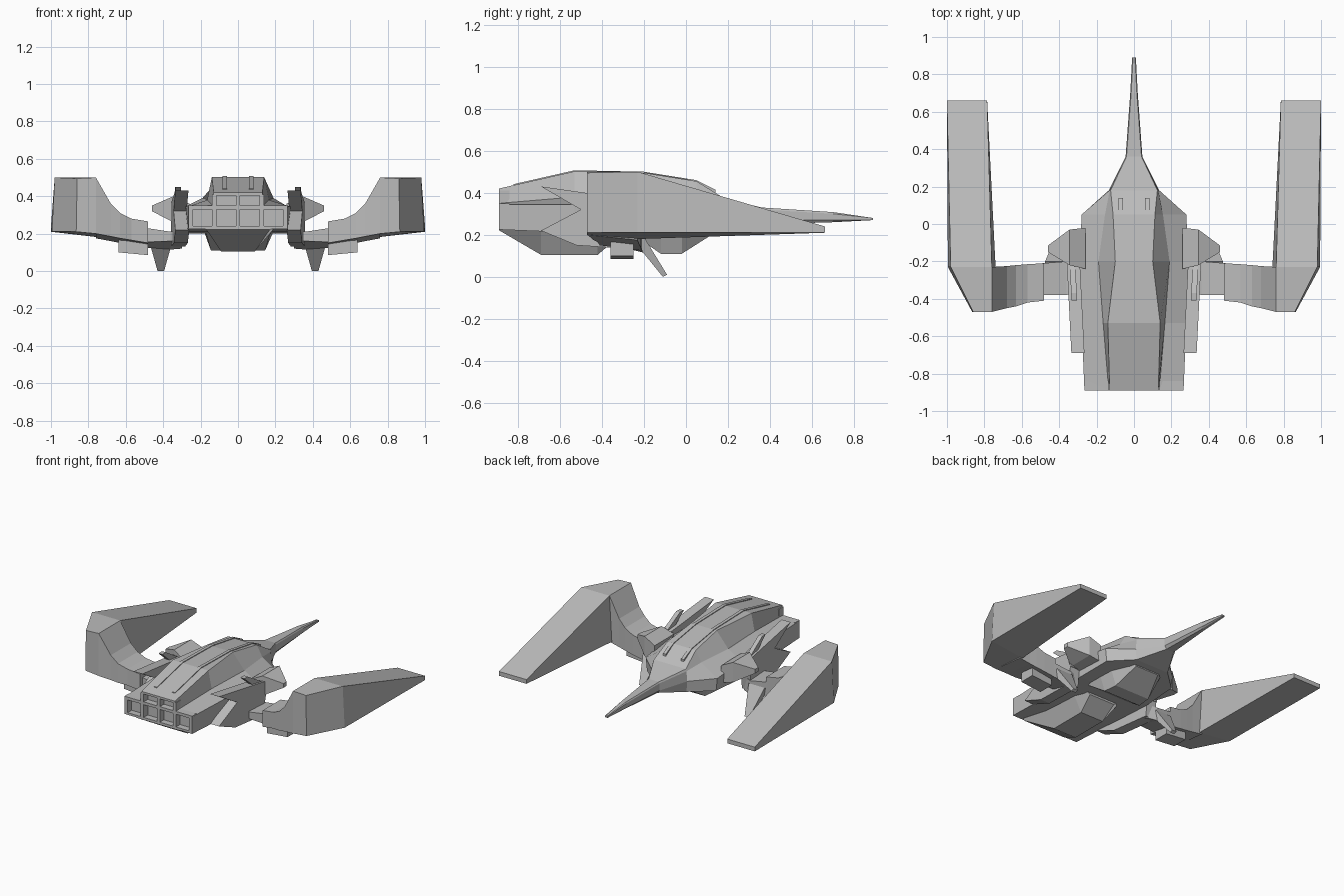
import bpy
import bmesh
from mathutils import Vector

# Remove the default cube only
if "Cube" in bpy.data.objects:
    bpy.data.objects.remove(bpy.data.objects["Cube"], do_unlink=True)

# Single hull colour
hull_grey = bpy.data.materials.new("hull grey")
hull_grey.use_nodes = True
grey = (0.5, 0.5, 0.5, 1)
hull_grey.diffuse_color = grey
hull_grey.node_tree.nodes["Principled BSDF"].inputs["Base Color"].default_value = grey


def finish(name, bm, mirror):
    """Turn a bmesh into a flat shaded object, optionally mirrored across x."""
    bmesh.ops.recalc_face_normals(bm, faces=bm.faces)
    mesh = bpy.data.meshes.new(name)
    bm.to_mesh(mesh)
    bm.free()
    mesh.materials.append(hull_grey)
    obj = bpy.data.objects.new(name, mesh)
    bpy.context.collection.objects.link(obj)
    if mirror:
        modifier = obj.modifiers.new("other side", "MIRROR")
        modifier.use_mirror_merge = False
    return obj


def loft(name, rings, mirror=False, open_start=False):
    """Skin a series of equal-sized point rings and cap the ends."""
    bm = bmesh.new()
    rows = [[bm.verts.new(Vector(point)) for point in ring] for ring in rings]
    count = len(rows[0])
    for first, second in zip(rows, rows[1:]):
        for i in range(count):
            j = (i + 1) % count
            bm.faces.new((first[i], first[j], second[j], second[i]))
    if not open_start:
        bm.faces.new(rows[0])
    bm.faces.new(rows[-1])
    return finish(name, bm, mirror)


def symmetric(y, half):
    """Closed cross-section from its right half, listed top to bottom."""
    return [(x, y, z) for x, z in half] + [(-x, y, z) for x, z in reversed(half)]


def section_y(y, x_in, x_out, z_low, z_high):
    return [(x_in, y, z_low), (x_out, y, z_low), (x_out, y, z_high), (x_in, y, z_high)]


def section_x(x, y_min, y_max, z_low, z_high, rise=0):
    """Section across x; rise lifts the lower edge on the engine side."""
    return [(x, y_min, z_low + rise), (x, y_max, z_low), (x, y_max, z_high), (x, y_min, z_high)]


def side_prism(name, outline, x_in, x_out):
    """Side outline of (y, z) points with thickness along x, flaring with y."""
    return loft(name, [[(x + 0.05 * (y + 0.69), y, z) for y, z in outline]
                       for x in (x_in, x_out)], True)


# Main shell running into the long tapering spike
shell = [
    (-0.89, [(0.13, 0.42), (0.135, 0.35), (0.265, 0.345), (0.265, 0.225)]),
    (-0.53, [(0.14, 0.502), (0.165, 0.38), (0.28, 0.345), (0.27, 0.21)]),
    (-0.20, [(0.10, 0.495), (0.19, 0.39), (0.29, 0.33), (0.28, 0.20)]),
    (0.05, [(0.112, 0.455), (0.155, 0.38), (0.28, 0.30), (0.27, 0.21)]),
    (0.18, [(0.125, 0.375), (0.13, 0.36), (0.135, 0.29), (0.13, 0.215)]),
    (0.36, [(0.04, 0.33), (0.045, 0.32), (0.045, 0.27), (0.03, 0.25)]),
    (0.70, [(0.015, 0.308), (0.02, 0.30), (0.02, 0.27), (0.01, 0.26)]),
    (0.89, [(0.005, 0.28), (0.01, 0.28), (0.01, 0.27), (0.005, 0.27)]),
]
loft("hull_shell", [symmetric(y, half) for y, half in shell], open_start=True)


# Underside: narrow rear keel and wider forward chin
def belly(name, stations):
    loft(name, [symmetric(y, [(wide, 0.235), (narrow, low)])
                for y, wide, narrow, low in stations])


belly("rear_keel", [
    (-0.89, 0.20, 0.17, 0.222),
    (-0.69, 0.16, 0.09, 0.105),
    (-0.42, 0.16, 0.09, 0.105),
    (-0.32, 0.16, 0.10, 0.19),
])
belly("forward_chin", [
    (-0.25, 0.20, 0.17, 0.20),
    (-0.12, 0.19, 0.145, 0.11),
    (-0.02, 0.18, 0.135, 0.11),
    (0.13, 0.13, 0.09, 0.205),
])

# Exhaust grille: open cells framed by bars in front of a back plate
bars = bmesh.new()


def bar(x_min, x_max, z_min, z_max, y=-0.865, depth=0.05):
    made = bmesh.ops.create_cube(bars, size=1)["verts"]
    bmesh.ops.scale(bars, verts=made, vec=(x_max - x_min, depth, z_max - z_min))
    middle = ((x_min + x_max) / 2, y, (z_min + z_max) / 2)
    bmesh.ops.translate(bars, verts=made, vec=middle)


for half_width, low, high in ((0.265, 0.225, 0.24), (0.265, 0.33, 0.35), (0.13, 0.405, 0.42)):
    bar(-half_width, half_width, low, high)
for column in range(-2, 3):
    centre = column * 0.126
    top = 0.41 if abs(column) < 2 else 0.34
    bar(centre - 0.012, centre + 0.012, 0.23, top)
bar(-0.26, 0.26, 0.23, 0.34, -0.835, 0.02)
bar(-0.13, 0.13, 0.34, 0.415, -0.835, 0.02)
finish("exhaust_grille", bars, False)

# Raised rails following the roof
roof = [(-0.82, 0.436), (-0.53, 0.502), (-0.20, 0.495), (0.05, 0.455), (0.14, 0.41)]
loft("roof_rail", [section_y(y, 0.06, 0.082, z - 0.02, z + 0.005) for y, z in roof], True)

# Notched side fins
side_prism("upper_side_fin",
           [(-0.69, 0.43), (-0.20, 0.36), (-0.20, 0.25), (-0.50, 0.32)], 0.265, 0.335)
side_prism("lower_side_fin",
           [(-0.50, 0.32), (-0.69, 0.22), (-0.52, 0.15), (-0.22, 0.13), (-0.20, 0.30)],
           0.26, 0.335)
side_prism("side_antenna",
           [(-0.41, 0.45), (-0.37, 0.45), (-0.22, 0.36), (-0.27, 0.33)], 0.29, 0.32)

# Tapered pods at the shoulders
loft("shoulder_pod", [
    section_x(0.26, -0.24, -0.02, 0.24, 0.36),
    section_x(0.345, -0.22, -0.03, 0.26, 0.40),
    section_x(0.46, -0.15, -0.115, 0.32, 0.35),
], True)

# Wing root and upswept wing
loft("wing_root", [
    section_x(0.30, -0.36, -0.22, 0.12, 0.22, 0.05),
    section_x(0.36, -0.38, -0.20, 0.115, 0.21, 0.045),
    section_x(0.49, -0.38, -0.21, 0.125, 0.23, 0.03),
], True)
sweep = [
    (0.48, -0.41, -0.21, 0.125, 0.265),
    (0.57, -0.42, -0.215, 0.14, 0.28),
    (0.63, -0.44, -0.22, 0.15, 0.31),
    (0.68, -0.45, -0.225, 0.16, 0.36),
    (0.76, -0.47, -0.23, 0.175, 0.50),
]
loft("swept_wing", [section_x(*station, rise=0.025) for station in sweep], True)

# Long wedge blade on each wing tip
loft("wing_blade", [
    [(0.76, -0.47, 0.20), (0.865, -0.47, 0.21), (0.86, -0.47, 0.495), (0.76, -0.47, 0.50)],
    [(0.74, -0.23, 0.18), (0.995, -0.23, 0.212), (0.98, -0.23, 0.50), (0.76, -0.23, 0.50)],
    section_y(0.66, 0.785, 1.0, 0.21, 0.24),
], True)

# Small pod beneath each wing
loft("under_wing_pod", [
    section_x(0.48, -0.36, -0.25, 0.085, 0.16),
    section_x(0.64, -0.36, -0.25, 0.10, 0.165),
], True)

# Raked landing spike under each wing root
loft("landing_spike", [
    [(0.35, -0.24, 0.16), (0.475, -0.24, 0.16), (0.475, -0.20, 0.19), (0.35, -0.20, 0.19)],
    [(0.395, -0.11, 0.0), (0.43, -0.11, 0.0), (0.43, -0.09, 0.01), (0.395, -0.09, 0.01)],
], True)
